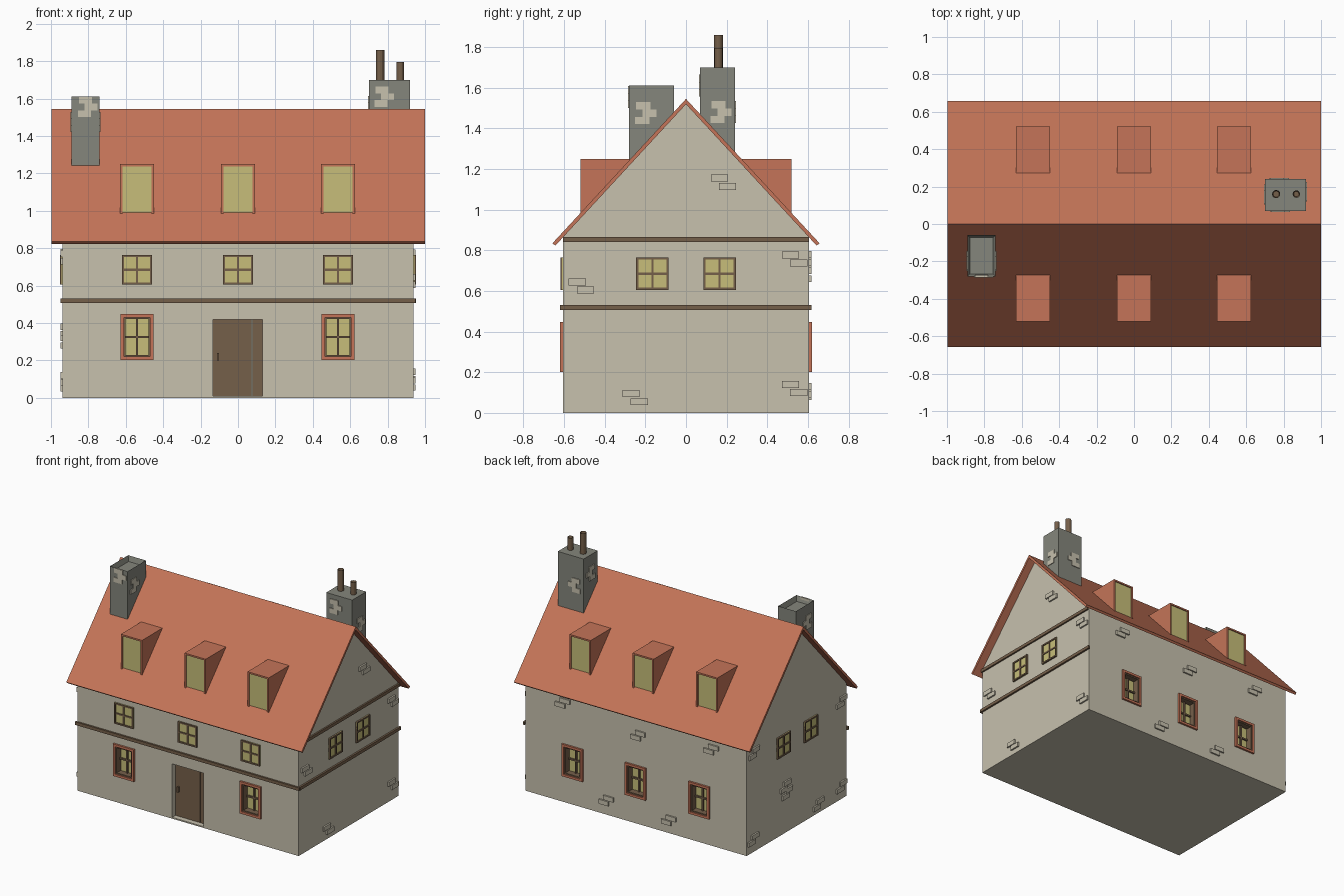
import bpy, bmesh, math
from mathutils import Matrix, Vector

if "Cube" in bpy.data.objects:
    bpy.data.objects.remove(bpy.data.objects["Cube"])


def material(name, rgb):
    m = bpy.data.materials.new(name)
    lin = [c / 12.92 if c <= 0.04045 else ((c + 0.055) / 1.055) ** 2.4 for c in rgb]
    m.diffuse_color = (*lin, 1)
    m.use_nodes = True
    m.node_tree.nodes["Principled BSDF"].inputs["Base Color"].default_value = m.diffuse_color
    return m


PLASTER = material("plaster", (0.78, 0.755, 0.68))
TILE = material("terracotta", (0.77, 0.455, 0.345))
WOOD = material("brown wood", (0.46, 0.375, 0.29))
GLASS = material("yellow glass", (0.78, 0.745, 0.475))
GREY = material("grey stone", (0.52, 0.525, 0.485))

WX, WY = 0.938, 0.605          # wall half sizes
COLS = (-0.54, 0.0, 0.535)     # window columns
parts = {}


def finish(name, bm, mat):
    bmesh.ops.recalc_face_normals(bm, faces=bm.faces)
    me = bpy.data.meshes.new(name)
    bm.to_mesh(me)
    bm.free()
    me.materials.append(mat)
    ob = bpy.data.objects.new(name, me)
    bpy.context.collection.objects.link(ob)
    return ob


def box(name, mat, a, b):
    """Add a box between two corners to the named part."""
    bm = parts.setdefault(name, (bmesh.new(), mat))[0]
    a, b = Vector(a), Vector(b)
    size = [abs(v) for v in b - a]
    m = Matrix.Translation((a + b) / 2) @ Matrix.Diagonal((*size, 1))
    bmesh.ops.create_cube(bm, size=1, matrix=m)


def wall_box(name, mat, side, u0, u1, w0, w1, z0, z1):
    """Box on a wall: u along the wall, w outward from its surface."""
    def point(u, w, z):
        return {"front": (u, -WY - w, z), "back": (u, WY + w, z),
                "right": (WX + w, u, z), "left": (-WX - w, u, z)}[side]
    box(name, mat, point(u0, w0, z0), point(u1, w1, z1))


def border(name, mat, side, u0, u1, w0, w1, z0, z1, t):
    """Rectangular frame of bar width t."""
    wall_box(name, mat, side, u0, u0 + t, w0, w1, z0, z1)
    wall_box(name, mat, side, u1 - t, u1, w0, w1, z0, z1)
    wall_box(name, mat, side, u0 + t, u1 - t, w0, w1, z0, z0 + t)
    wall_box(name, mat, side, u0 + t, u1 - t, w0, w1, z1 - t, z1)


def prism(name, mat, profile, x0, x1):
    """Extrude a (y, z) profile along x."""
    bm = bmesh.new()
    f = bm.faces.new([bm.verts.new((x0, y, z)) for y, z in profile])
    ext = bmesh.ops.extrude_face_region(bm, geom=[f])
    vs = [v for v in ext["geom"] if isinstance(v, bmesh.types.BMVert)]
    bmesh.ops.translate(bm, verts=vs, vec=(x1 - x0, 0, 0))
    return finish(name, bm, mat)


def deep_window(side, u):
    """Recessed lower window with terracotta surround."""
    u0, u1, z0, z1 = u - 0.07, u + 0.07, 0.22, 0.43
    wall_box("wall_cutter", PLASTER, side, u0, u1, -0.05, 0.05, z0, z1)
    border("window_surrounds", TILE, side, u0 - 0.018, u1 + 0.018, 0, 0.015, z0 - 0.018, z1 + 0.018, 0.018)
    border("window_linings", WOOD, side, u0, u1, -0.05, 0.006, z0, z1, 0.009)
    wall_box("window_panes", GLASS, side, u0, u1, -0.052, -0.043, z0, z1)
    wall_box("window_bars", WOOD, side, u - 0.006, u + 0.006, -0.044, -0.03, z0, z1)
    wall_box("window_bars", WOOD, side, u0, u1, -0.044, -0.03, 0.319, 0.331)


def flat_window(side, u):
    """Small upper window set on the wall surface."""
    u0, u1, z0, z1 = u - 0.08, u + 0.08, 0.605, 0.765
    wall_box("window_panes", GLASS, side, u0, u1, -0.002, 0.006, z0, z1)
    border("window_frames", WOOD, side, u0, u1, 0, 0.013, z0, z1, 0.011)
    wall_box("window_bars", WOOD, side, u - 0.006, u + 0.006, 0, 0.012, z0, z1)
    wall_box("window_bars", WOOD, side, u0, u1, 0, 0.012, 0.679, 0.691)


# windows on all walls
for x in COLS:
    flat_window("front", x)
    deep_window("back", x)
for x in (COLS[0], COLS[2]):
    deep_window("front", x)
for side in ("left", "right"):
    for y in (-0.165, 0.165):
        flat_window(side, y)

# recessed door with handle and plank line
wall_box("wall_cutter", PLASTER, "front", -0.135, 0.13, -0.055, 0.05, 0.01, 0.42)
wall_box("door", WOOD, "front", -0.135, 0.073, -0.06, -0.04, 0.01, 0.42)
wall_box("door", WOOD, "front", 0.078, 0.13, -0.06, -0.04, 0.01, 0.42)
wall_box("door_handle", WOOD, "front", -0.112, -0.102, -0.04, -0.022, 0.2, 0.24)

# timber belts on the front and right walls
wall_box("timber_belts", WOOD, "front", -WX - 0.012, WX + 0.012, 0, 0.014, 0.507, 0.531)
wall_box("timber_belts", WOOD, "right", -WY, WY + 0.012, 0, 0.014, 0.507, 0.531)
wall_box("timber_belts", WOOD, "right", -WY, WY, 0, 0.012, 0.842, 0.866)

# exposed stones in the plaster, as staggered pairs
stones = {"right": [(0.185, 1.135), (0.535, 0.757), (-0.515, 0.625), (-0.25, 0.075), (0.535, 0.12)],
          "left": [(0.52, 0.76), (0.53, 0.1), (0.14, 0.36), (0.12, 0.3), (-0.26, 0.07), (-0.54, 0.75), (-0.54, 0.1)],
          "back": [(0.62, 0.76), (-0.02, 0.68), (-0.64, 0.74), (0.25, 0.11), (-0.28, 0.1)]}
for side, spots in stones.items():
    for u, z in spots:
        for s in (1, -1):
            cu, cz = u - 0.02 * s, z + 0.02 * s
            wall_box("wall_stones", PLASTER, side, cu - 0.042, cu + 0.042, -0.005, 0.012, cz - 0.017, cz + 0.017)

# dormers on both slopes
for k, x in enumerate(COLS):
    for s, tag in ((1, "back"), (-1, "front")):
        prism(f"dormer_{tag}_{k + 1}", TILE, [(s * 0.507, 0.97), (s * 0.507, 1.25), (s * 0.26, 1.25)], x - 0.09, x + 0.09)
        for e in (-1, 1):
            box("dormer_frames", TILE, (x + e * 0.09, s * 0.5, 0.985), (x + e * 0.077, s * 0.52, 1.25))
        box("dormer_frames", TILE, (x - 0.077, s * 0.5, 1.238), (x + 0.077, s * 0.52, 1.25))
        box("dormer_panes", GLASS, (x - 0.077, s * 0.505, 0.99), (x + 0.077, s * 0.512, 1.238))

# chimney stones: x/y faces with light staggered plates
def chimney_stones(x0, x1, y0, y1, axis, hi, c, z):
    for i, du in enumerate((-0.02, 0.015, -0.015)):
        u0, u1 = c + du - 0.035, c + du + 0.035
        za, zb = z + (i - 1) * 0.036 - 0.018, z + (i - 1) * 0.036 + 0.018
        if axis == "x":
            p = x1 if hi else x0
            box("chimney_stones", PLASTER, (p - 0.006, u0, za), (p + 0.006, u1, zb))
        else:
            p = y1 if hi else y0
            box("chimney_stones", PLASTER, (u0, p - 0.006, za), (u1, p + 0.006, zb))


LEFT = (-0.89, -0.74, -0.28, -0.06)
RIGHT = (0.70, 0.92, 0.07, 0.24)
chimney_stones(*LEFT, "y", False, -0.80, 1.555)
chimney_stones(*LEFT, "x", True, -0.195, 1.475)
chimney_stones(*LEFT, "x", False, -0.195, 1.475)
chimney_stones(*RIGHT, "y", False, 0.785, 1.61)
chimney_stones(*RIGHT, "y", True, 0.78, 1.48)
chimney_stones(*RIGHT, "x", True, 0.175, 1.48)
chimney_stones(*RIGHT, "x", False, 0.16, 1.56)

for name, (x0, x1, y0, y1), zb, zt in (("chimney_left", LEFT, 1.2, 1.61), ("chimney_right", RIGHT, 1.25, 1.70)):
    box(name, GREY, (x0, y0, zb), (x1, y1, zt))
# hollow top of the left chimney
bm = parts["chimney_left"][0]
top = max(bm.faces, key=lambda f: f.calc_center_median().z)
bmesh.ops.inset_region(bm, faces=[top], thickness=0.018)
bmesh.ops.translate(bm, verts=top.verts, vec=(0, 0, -0.04))

# chimney pots
for k, (x, r, h) in enumerate(((0.76, 0.022, 1.86), (0.868, 0.02, 1.795))):
    bm = bmesh.new()
    bmesh.ops.create_cone(bm, cap_ends=True, segments=12, radius1=r, radius2=r, depth=h - 1.69,
                          matrix=Matrix.Translation((x, 0.16, (h + 1.69) / 2)))
    top = max(bm.faces, key=lambda f: f.calc_center_median().z)
    bmesh.ops.inset_region(bm, faces=[top], thickness=0.006)
    bmesh.ops.translate(bm, verts=top.verts, vec=(0, 0, -0.03))
    finish(f"chimney_pot_{k + 1}", bm, WOOD)

# roof and walls
prism("roof", TILE, [(-0.657, 0.835), (0, 1.545), (0.657, 0.835), (0.643, 0.823), (0, 1.519), (-0.643, 0.823)], -0.997, 1.0)
walls = prism("walls", PLASTER, [(-WY, 0), (WY, 0), (WY, 0.868), (0, 1.523), (-WY, 0.868)], -WX, WX)

# turn the collected boxes into objects and cut the openings
built = {name: finish(name, bm, mat) for name, (bm, mat) in parts.items()}
cutter = built["wall_cutter"]
cutter.hide_render = True
mod = walls.modifiers.new("openings", "BOOLEAN")
mod.operation, mod.solver, mod.object = "DIFFERENCE", "EXACT", cutter
bpy.context.view_layer.update()
cut = bpy.data.meshes.new_from_object(walls.evaluated_get(bpy.context.evaluated_depsgraph_get()))
walls.modifiers.clear()
walls.data = cut
bpy.data.objects.remove(cutter)
